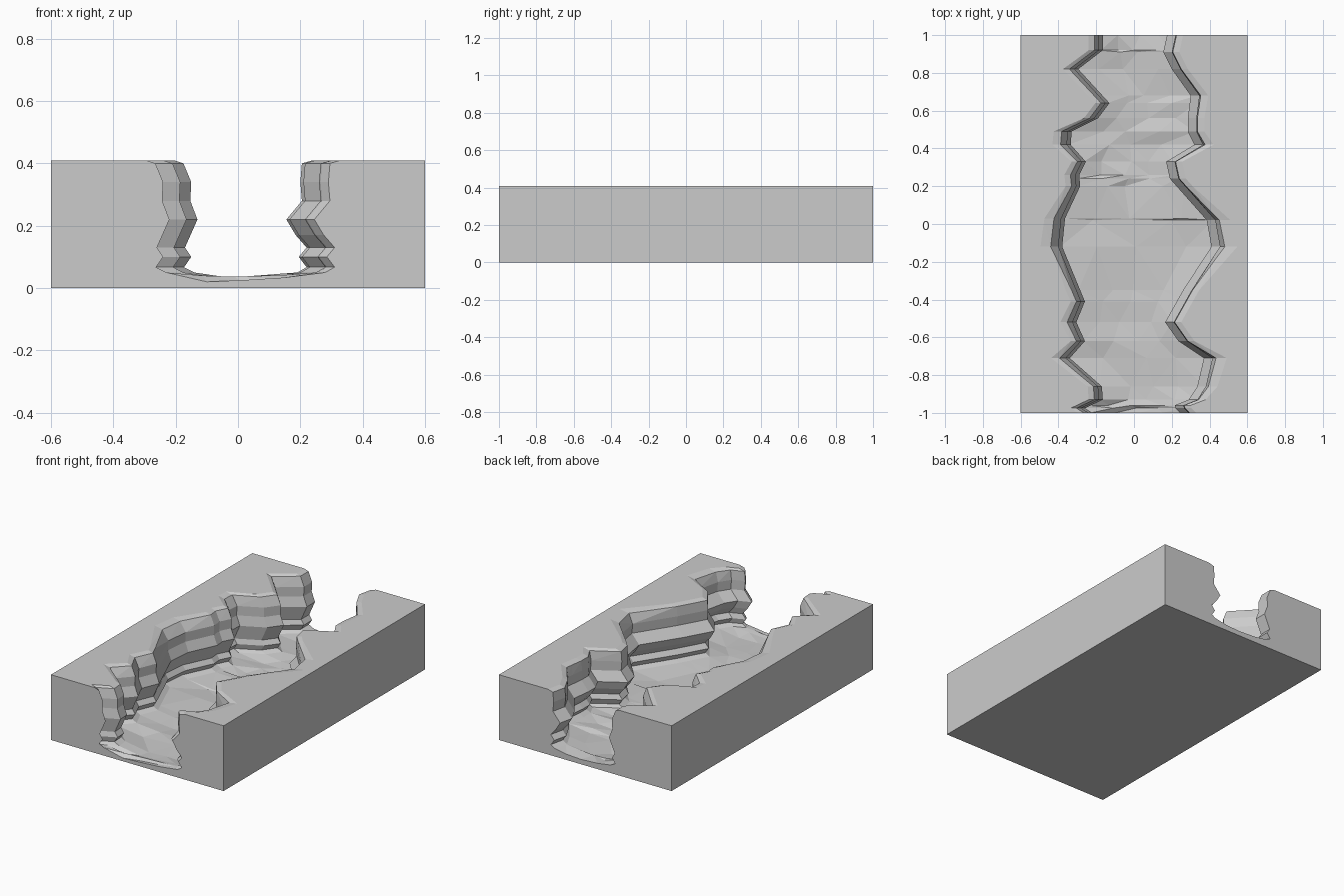
import bpy, bmesh, random

if "Cube" in bpy.data.objects:
    bpy.data.objects.remove(bpy.data.objects["Cube"])
random.seed(4)

W, L, H = 0.6, 1.0, 0.41

# Plan of each cliff's most protruding ledge: (y, x)
LEFT = [(-1, -.22), (-.975, -.26), (-.93, -.165), (-.86, -.17), (-.71, -.34),
        (-.62, -.26), (-.52, -.305), (-.41, -.26), (-.12, -.38), (.03, -.365),
        (.2, -.285), (.26, -.29), (.33, -.255), (.42, -.335), (.49, -.33),
        (.56, -.19), (.64, -.13), (.82, -.295), (.92, -.165), (1, -.165)]
RIGHT = [(-1, .245), (-.975, .22), (-.96, .215), (-.93, .29), (-.86, .335),
         (-.71, .37), (-.62, .235), (-.52, .165), (-.35, .26), (-.12, .41),
         (.02, .385), (.24, .19), (.33, .17), (.42, .32), (.49, .285),
         (.56, .285), (.68, .30), (.82, .20), (.91, .155), (1, .175)]

# Strata of each cliff, top to bottom: (setback from ledge, z)
STRATA_L = [(.075, H), (.045, .40), (.02, .34), (.023, .28), (0, .22),
            (.04, .13), (.02, .10), (.043, .067), (.01, .05)]
STRATA_R = [(.085, H), (.05, .40), (.045, .34), (.05, .28), (0, .22),
            (.03, .17), (.065, .13), (.04, .10), (.065, .067), (.035, .05)]


def plan_x(path, y):
    for (y0, x0), (y1, x1) in zip(path, path[1:]):
        if y <= y1:
            return x0 + (x1 - x0) * (y - y0) / (y1 - y0)
    return path[-1][1]


def cliff(path, strata, side, y):
    x = plan_x(path, y)
    wide = max(0, abs(x) - .28) * .4
    pts = []
    for i, (off, z) in enumerate(strata):
        extra = wide if i == 0 else wide * .4 if i == 1 else 0
        pts.append((x + side * (off + extra), y, z))
    return pts


def section(y):
    """Closed outline of the block at one station."""
    left = cliff(LEFT, STRATA_L, -1, y)
    right = cliff(RIGHT, STRATA_R, 1, y)
    a, b = left[-1][0], right[-1][0]
    floor = []
    for t, z in ((.25, .032), (.5, .026), (.75, .034)):
        j = 0 if y == -1 else 1
        floor.append((a + (b - a) * (t + j * random.uniform(-.06, .06)), y,
                      z + j * random.uniform(-.009, .012)))
    if y == -1:
        floor[0] = (-.1, y, .02)
    return ([(-W, y, 0), (-W, y, H)] + left + floor + right[::-1]
            + [(W, y, H), (W, y, 0)])


# Canyon block: loft the outline along y, then cap both ends
stations = sorted({p[0] for p in LEFT + RIGHT})
bm = bmesh.new()
rings = [[bm.verts.new(p) for p in section(y)] for y in stations]
n = len(rings[0])
for r0, r1 in zip(rings, rings[1:]):
    for i in range(n):
        k = (i + 1) % n
        bm.faces.new((r0[i], r0[k], r1[k], r1[i]))
bm.faces.new(rings[0])
bm.faces.new(rings[-1][::-1])
bmesh.ops.recalc_face_normals(bm, faces=bm.faces)
bmesh.ops.triangulate(bm, faces=bm.faces)
# Merge the flat triangles of the outer sides back into clean faces
bmesh.ops.dissolve_limit(bm, angle_limit=.002, verts=bm.verts, edges=bm.edges)

mesh = bpy.data.meshes.new("canyon_block")
bm.to_mesh(mesh)
bm.free()
bpy.context.collection.objects.link(bpy.data.objects.new("canyon_block", mesh))
